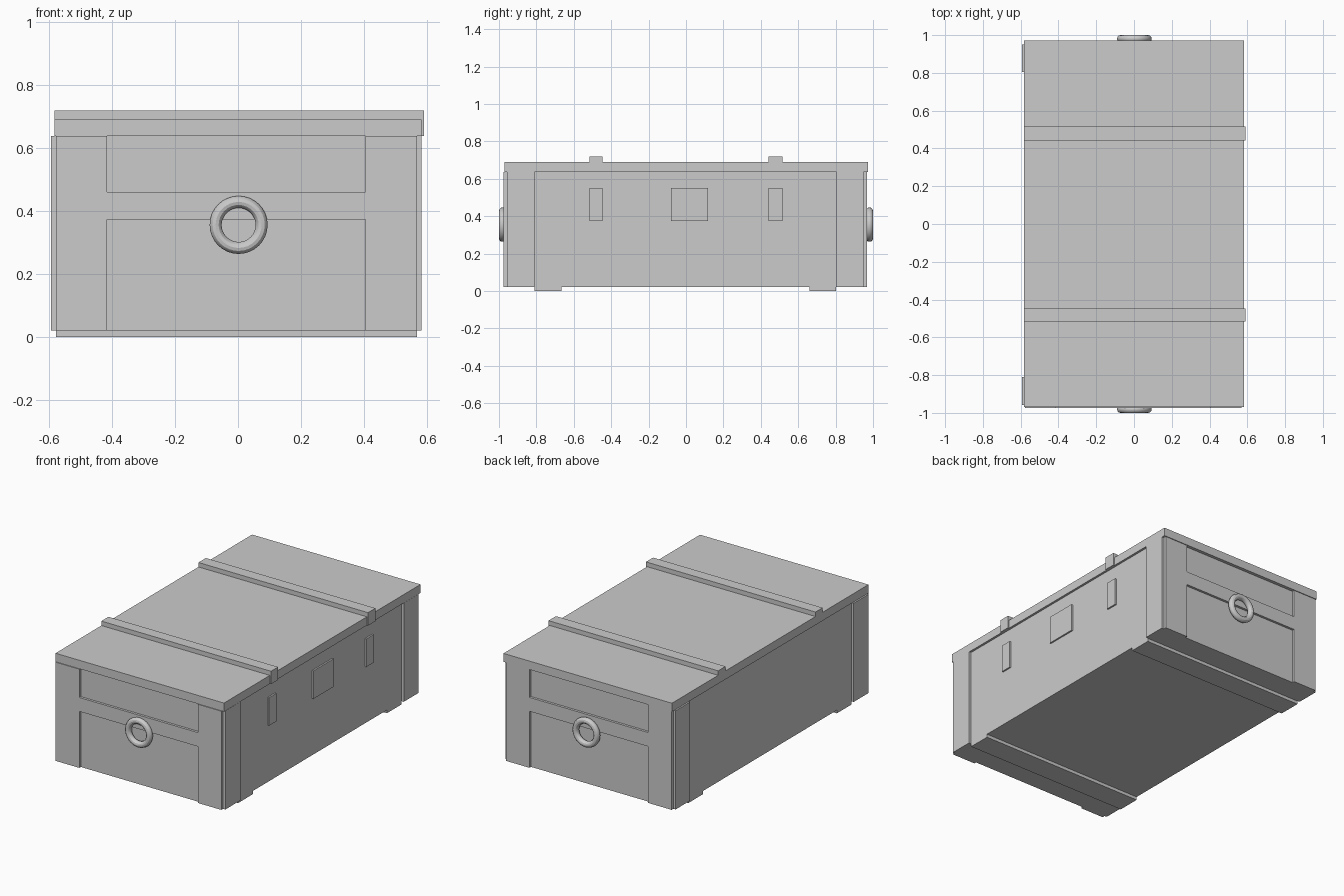
import bpy
import math

if "Cube" in bpy.data.objects:
    bpy.data.objects.remove(bpy.data.objects["Cube"])


def box(name, x, y, z):
    """Box from (min, max) pairs."""
    bpy.ops.mesh.primitive_cube_add(size=1, location=[(a + b) / 2 for a, b in (x, y, z)])
    o = bpy.context.object
    o.name = name
    o.scale = [b - a for a, b in (x, y, z)]
    bpy.ops.object.transform_apply(location=False, rotation=False, scale=True)
    return o


X0, X1 = -0.578, 0.568      # crate body
Y0, Y1 = -0.96, 0.952
Z0, Z1 = 0.02, 0.637
T = 0.015                   # plank thickness

# Body and lid
box("crate_body", (X0, X1), (Y0, Y1), (Z0, Z1))
box("lid", (-0.583, 0.582), (-0.97, 0.972), (Z1, 0.69))

# Corner boards on the long sides
for side, x in (("left", (X0 - T, X0)), ("right", (X1, X1 + T))):
    box(side + "_front_corner_board", x, (-0.957, -0.81), (Z0, Z1))
    box(side + "_back_corner_board", x, (0.805, 0.949), (Z0, Z1))

# End boards, cross strips and ring handles
for end, y, ring_y in (("front", (Y0 - T, Y0), -0.981), ("back", (Y1, Y1 + T), 0.981)):
    box(end + "_left_end_board", (X0, -0.415), y, (Z0, Z1))
    box(end + "_right_end_board", (0.405, X1), y, (Z0, Z1))
    box(end + "_cross_strip", (-0.415, 0.405), y, (0.373, 0.46))
    bpy.ops.mesh.primitive_torus_add(
        major_segments=32, minor_segments=12, major_radius=0.073, minor_radius=0.019,
        location=(0.002, ring_y, 0.355), rotation=(math.pi / 2, 0, 0))
    bpy.context.object.name = end + "_ring_handle"
    bpy.ops.object.shade_smooth_by_angle()

# Lid battens with a tab folded over the right edge, and latch plates below
for pos, y in (("front", (-0.517, -0.447)), ("back", (0.442, 0.515))):
    box(pos + "_lid_batten", (-0.583, 0.59), y, (0.69, 0.718))
    box(pos + "_batten_tab", (0.582, 0.59), y, (Z1, 0.69))
    box(pos + "_latch_plate", (X1, X1 + 0.01), y, (0.375, 0.55))
box("lock_plate", (X1, X1 + 0.01), (-0.08, 0.118), (0.375, 0.55))

# Bottom runners
box("front_runner", (X0, X1), (-0.81, -0.665), (0, Z0))
box("back_runner", (X0, X1), (0.66, 0.803), (0, Z0))
